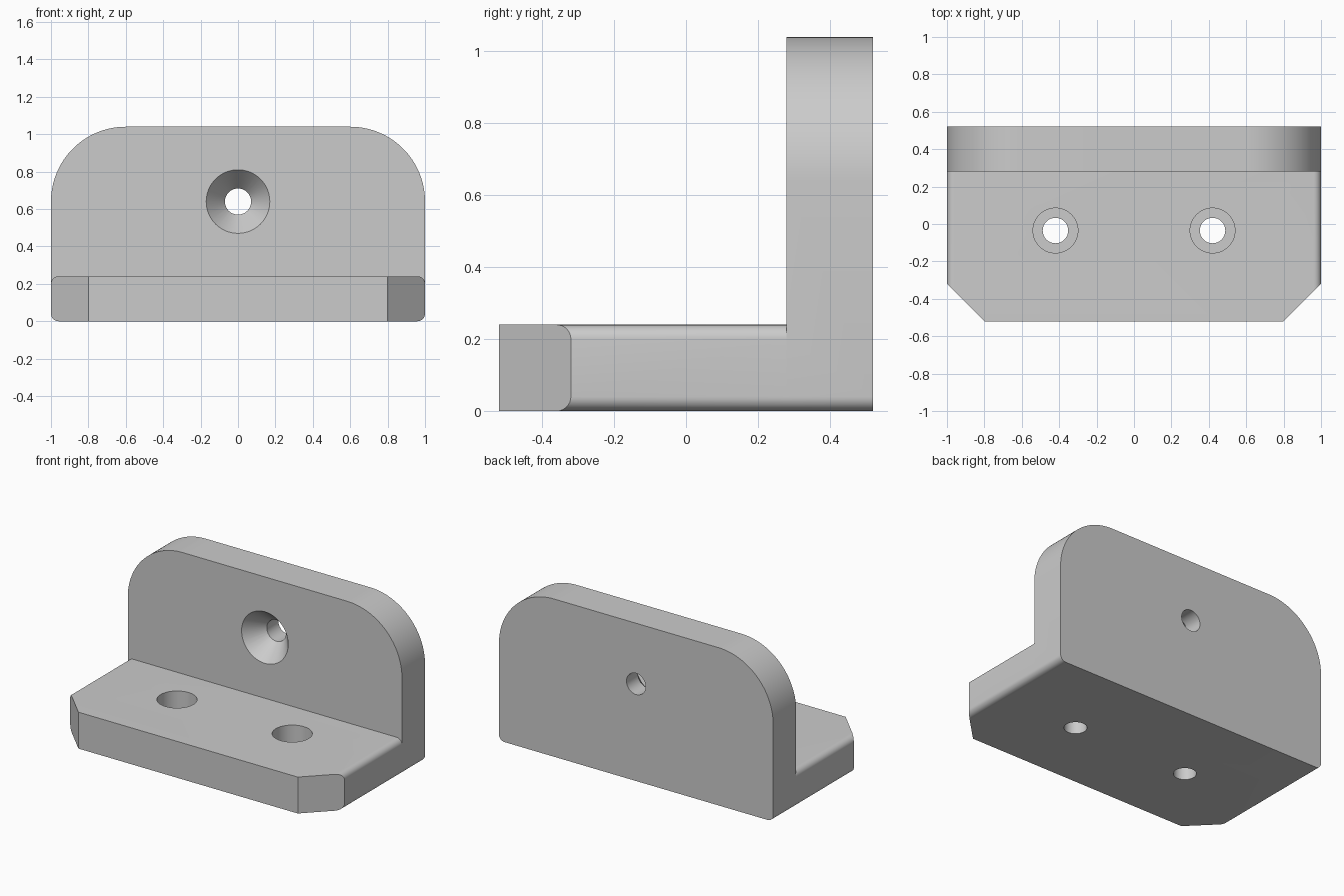
import bpy, bmesh, math
from mathutils import Matrix, Vector

default_cube = bpy.data.objects.get("Cube")
if default_cube:
    bpy.data.objects.remove(default_cube, do_unlink=True)

FRONT, STEP, BACK = -0.52, 0.28, 0.52
THICK, HEIGHT, EDGE = 0.24, 1.04, 0.04

grey = bpy.data.materials.new("plain grey")
grey.use_nodes = True
colour = (0.6, 0.6, 0.6, 1)
grey.diffuse_color = colour
grey.node_tree.nodes["Principled BSDF"].inputs["Base Color"].default_value = colour


def make_object(name, bm):
    bmesh.ops.recalc_face_normals(bm, faces=bm.faces)
    mesh = bpy.data.meshes.new(name)
    bm.to_mesh(mesh)
    bm.free()
    mesh.materials.append(grey)
    obj = bpy.data.objects.new(name, mesh)
    bpy.context.collection.objects.link(obj)
    return obj


def rounded_slab(y0, y1, height, top_radius, steps):
    """Plate across x with rounded bottom and top corners, extruded along y."""
    bm = bmesh.new()
    corners = [(1, 0, EDGE, 270, 8), (1, height, top_radius, 0, steps),
               (-1, height, top_radius, 90, steps), (-1, 0, EDGE, 180, 8)]
    verts = []
    for side, z, r, start, n in corners:
        cx = side * (1 - r)
        cz = z - r if z else r
        for i in range(n + 1):
            a = math.radians(start + 90 * i / n)
            verts.append(bm.verts.new((cx + r * math.cos(a), y0, cz + r * math.sin(a))))
    face = bm.faces.new(verts)
    new = bmesh.ops.extrude_face_region(bm, geom=[face])["geom"]
    bmesh.ops.translate(bm, vec=(0, y1 - y0, 0),
                        verts=[v for v in new if isinstance(v, bmesh.types.BMVert)])
    return bm


def cutter(name, centre, r0, r1, depth, axis):
    """Cylinder or cone from r0 at its start to r1, running along the axis."""
    bm = bmesh.new()
    turn = Vector((0, 0, 1)).rotation_difference(Vector(axis)).to_matrix().to_4x4()
    place = Matrix.Translation(centre) @ turn @ Matrix.Translation((0, 0, depth / 2))
    bmesh.ops.create_cone(bm, cap_ends=True, segments=64, radius1=r0,
                          radius2=r1, depth=depth, matrix=place)
    obj = make_object(name, bm)
    obj.hide_render = True
    return obj


def add_boolean(target, other, operation):
    mod = target.modifiers.new(other.name, "BOOLEAN")
    mod.operation, mod.solver, mod.object = operation, "EXACT", other


# Base plate, with its two front corners cut off
base_bm = rounded_slab(FRONT, STEP, THICK, EDGE, 8)
for side in (-1, 1):
    cut = bmesh.ops.bisect_plane(
        base_bm, geom=base_bm.verts[:] + base_bm.edges[:] + base_bm.faces[:],
        plane_co=(side, -0.32, 0), plane_no=(side, -1, 0), clear_outer=True)
    rim = [e for e in cut["geom_cut"] if isinstance(e, bmesh.types.BMEdge)]
    bmesh.ops.contextual_create(base_bm, geom=rim)
bracket = make_object("mounting_bracket", base_bm)

# Upright back plate
upright = make_object("upright_plate", rounded_slab(STEP, BACK, HEIGHT, 0.4, 32))
add_boolean(bracket, upright, "UNION")
helpers = [upright]

# Countersunk hole in the upright
z = 0.64
helpers += [cutter("countersink", (0, STEP - 0.012, z), 0.18, 0.07, 0.132, (0, 1, 0)),
            cutter("upright_hole", (0, STEP - 0.05, z), 0.07, 0.07, 0.4, (0, 1, 0))]

# Counterbored holes in the base
for side, label in ((1, "left"), (-1, "right")):
    x, y = side * 0.42, -0.035
    helpers += [cutter(label + "_counterbore", (x, y, 0.12), 0.12, 0.12, 0.2, (0, 0, 1)),
                cutter(label + "_hole", (x, y, -0.1), 0.068, 0.068, 0.3, (0, 0, 1))]
for tool in helpers[1:]:
    add_boolean(bracket, tool, "DIFFERENCE")

# Bake the cuts and drop the helpers
graph = bpy.context.evaluated_depsgraph_get()
baked = bpy.data.meshes.new_from_object(bracket.evaluated_get(graph))
bracket.modifiers.clear()
bracket.data = baked
for tool in helpers:
    bpy.data.objects.remove(tool, do_unlink=True)

bpy.ops.object.select_all(action="DESELECT")
bracket.select_set(True)
bpy.context.view_layer.objects.active = bracket
bpy.ops.object.shade_smooth_by_angle(angle=math.radians(30))
